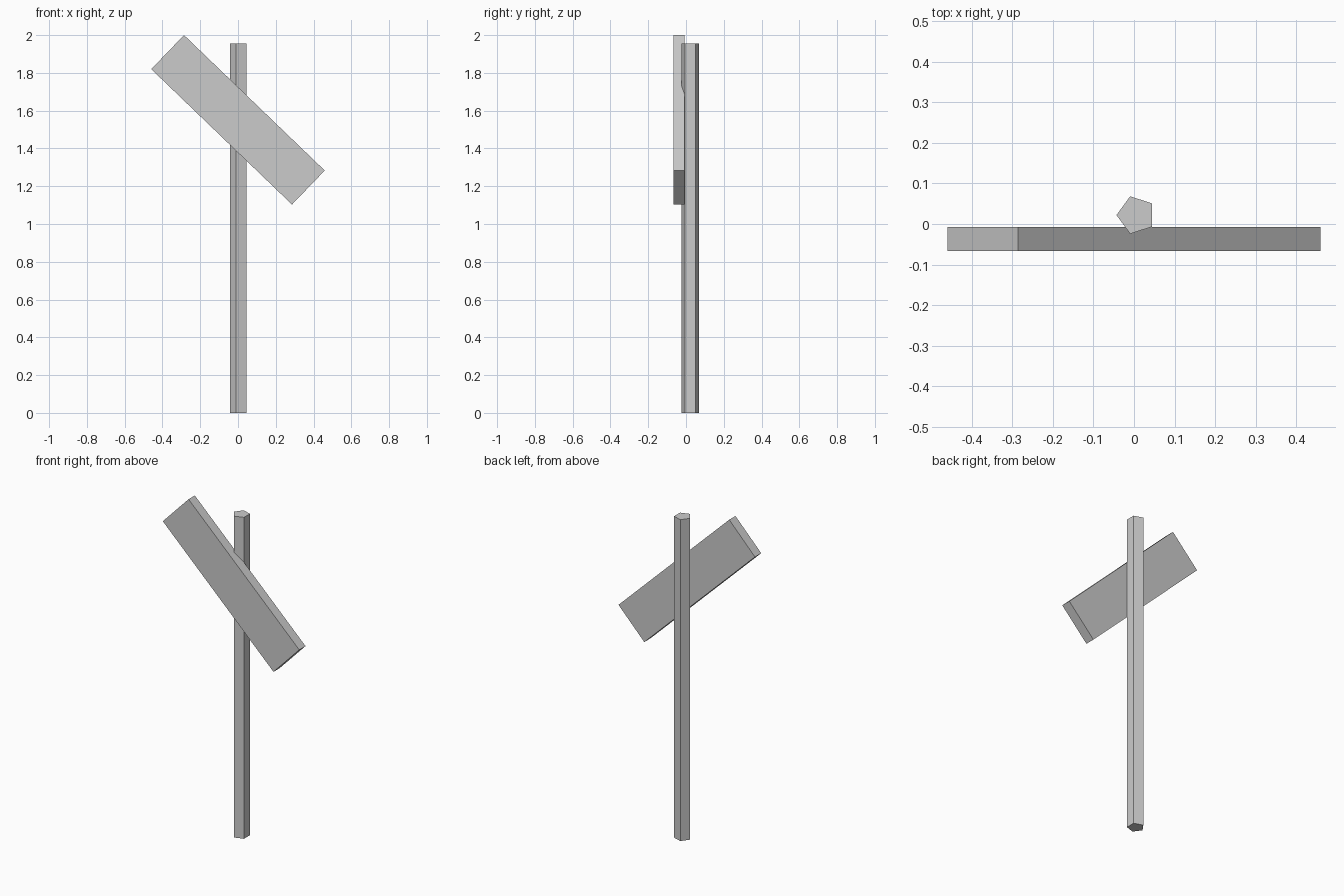
import bpy
from math import radians, pi

if "Cube" in bpy.data.objects:
    bpy.data.objects.remove(bpy.data.objects["Cube"])

# Five-sided post, one corner pointing to -x
R, H = 0.0486, 1.955
bpy.ops.mesh.primitive_cylinder_add(vertices=5, radius=R, depth=H)
post = bpy.context.object
post.name = "post"
# turn the first corner to -x whatever direction it starts in
v = post.data.vertices[0].co
from mathutils import Matrix, Vector
turn = pi - Vector((1, 0)).angle_signed(v.xy) * -1
post.data.transform(Matrix.Rotation(turn, 4, 'Z'))
post.location = (0.0055, 0.022, H / 2)

# Tilted sign board on the front of the post
bpy.ops.mesh.primitive_cube_add(size=1, location=(0, -0.037, 1.5515),
                                rotation=(0, radians(43.9), 0))
board = bpy.context.object
board.name = "sign_board"
board.scale = (1.034, 0.06, 0.25)
